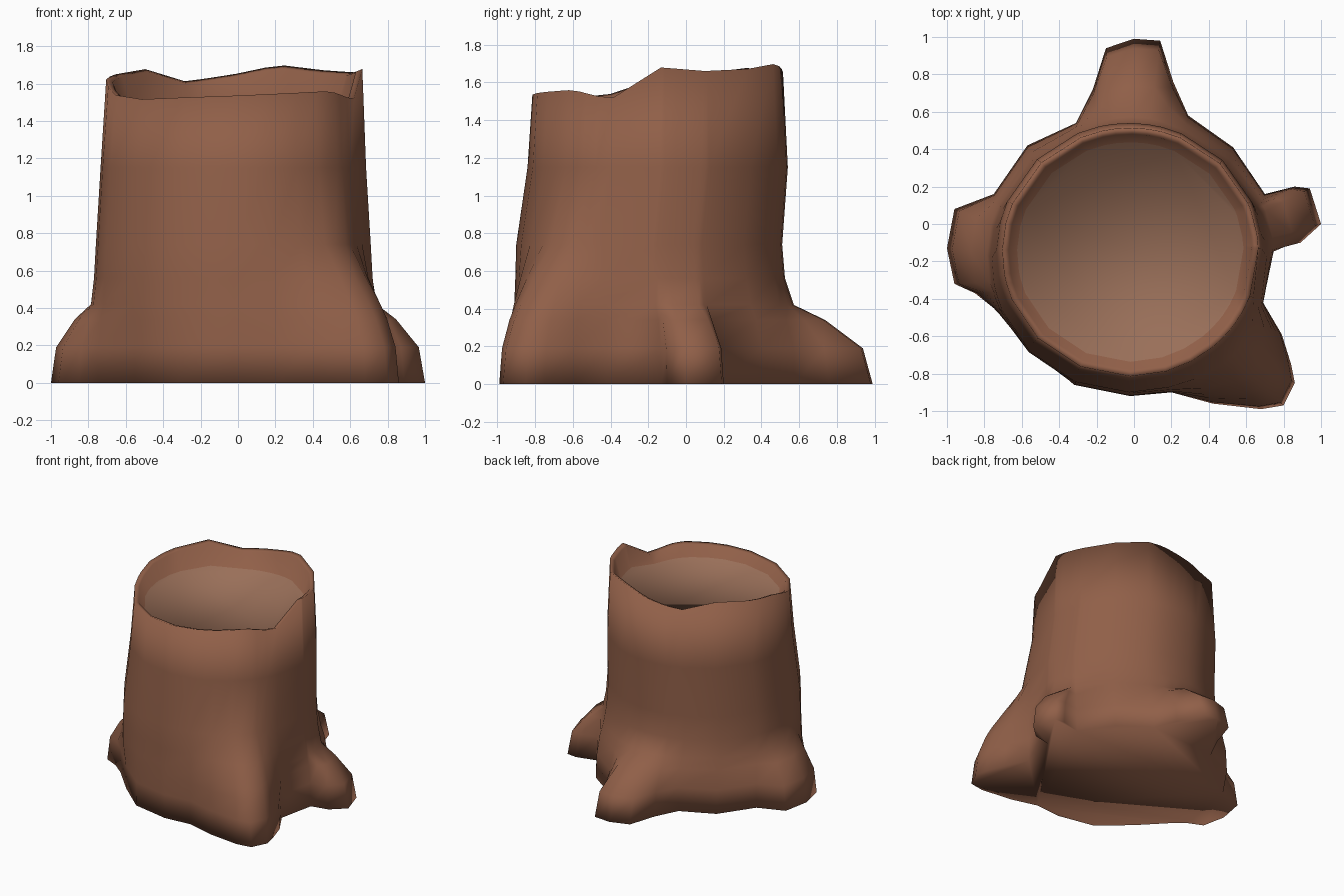
import bpy, bmesh
from math import atan2, cos, sin, degrees

if "Cube" in bpy.data.objects:
    bpy.data.objects.remove(bpy.data.objects["Cube"])

# Ground outline of the stump with its four roots, counter-clockwise from the right root
outline = [(.75, -.13), (.89, -.10), (1.0, 0), (.94, .19), (.86, .20), (.70, .16),
           (.53, .41), (.29, .58), (.21, .76), (.14, .98), (0, .99), (-.15, .94),
           (-.22, .72), (-.31, .54), (-.57, .42), (-.75, .16), (-.96, .08), (-1, -.13),
           (-.96, -.32), (-.85, -.37), (-.75, -.45), (-.55, -.66), (-.32, -.86),
           (-.02, -.92), (.20, -.90), (.42, -.96), (.68, -.99), (.80, -.97),
           (.86, -.85), (.84, -.75), (.79, -.59), (.69, -.42)]
# Trunk levels: z, centre x, centre y, radius x, radius y, root weight, front root weight
levels = [(.00, -.02, -.18, .75, .735, 1.0, 1.0),
          (.19, -.02, -.18, .75, .735, .88, .94),
          (.34, -.02, -.18, .76, .735, .42, .78),
          (.42, -.02, -.18, .755, .73, .05, .66),
          (.56, -.025, -.19, .745, .715, 0, .42),
          (.74, -.025, -.195, .735, .705, 0, .08),
          (1.15, -.025, -.15, .71, .69, 0, 0)]
# Broken rim height by angle in degrees
rim = [(-180, 1.62), (-150, 1.51), (-90, 1.535), (-42, 1.56), (-22, 1.51), (0, 1.68),
       (22, 1.66), (45, 1.67), (70, 1.70), (90, 1.65), (112, 1.61), (135, 1.68),
       (157, 1.65), (180, 1.62)]


def rim_height(angle):
    d = degrees(angle)
    for (a0, z0), (a1, z1) in zip(rim, rim[1:]):
        if a0 <= d <= a1:
            return z0 + (z1 - z0) * (d - a0) / (a1 - a0)
    return rim[0][1]


angles = [atan2(y + .15, x + .02) for x, y in outline]
bm = bmesh.new()
rings = []

# Outer bark, blending the root outline into the round trunk
for z, cx, cy, rx, ry, w_root, w_front in levels:
    ring = []
    for (px, py), a in zip(outline, angles):
        w = w_front if -75 < degrees(a) < -15 else w_root
        tx, ty = cx + rx * cos(a), cy + ry * sin(a)
        ring.append(bm.verts.new((tx + (px - tx) * w, ty + (py - ty) * w, z)))
    rings.append(ring)

# Broken rim and the edge of the sunken top: radius, base height, share of rim jaggedness
for r, z0, jag in [(.685, 1.55, 1), (.65, 1.54, .95), (.605, 1.46, .3)]:
    rings.append([bm.verts.new((-.02 + r * cos(a), -.15 + r * .97 * sin(a),
                                z0 + jag * (rim_height(a) - 1.55))) for a in angles])

n = len(outline)
for lower, upper in zip(rings, rings[1:]):
    for i in range(n):
        j = (i + 1) % n
        bm.faces.new((lower[i], lower[j], upper[j], upper[i]))
bm.faces.new(rings[0][::-1])
bm.faces.new(rings[-1]).material_index = 1
for f in bm.faces:
    f.smooth = True
bmesh.ops.recalc_face_normals(bm, faces=bm.faces[:])

mesh = bpy.data.meshes.new("tree_stump")
bm.to_mesh(mesh)
bm.free()
stump = bpy.data.objects.new("tree_stump", mesh)
bpy.context.collection.objects.link(stump)

# Bark and slightly paler cut wood
for name, color in [("bark", (.28, .115, .065, 1)), ("cut_wood", (.32, .16, .10, 1))]:
    mat = bpy.data.materials.new(name)
    mat.diffuse_color = color
    mat.use_nodes = True
    mat.node_tree.nodes["Principled BSDF"].inputs["Base Color"].default_value = mat.diffuse_color
    mesh.materials.append(mat)
